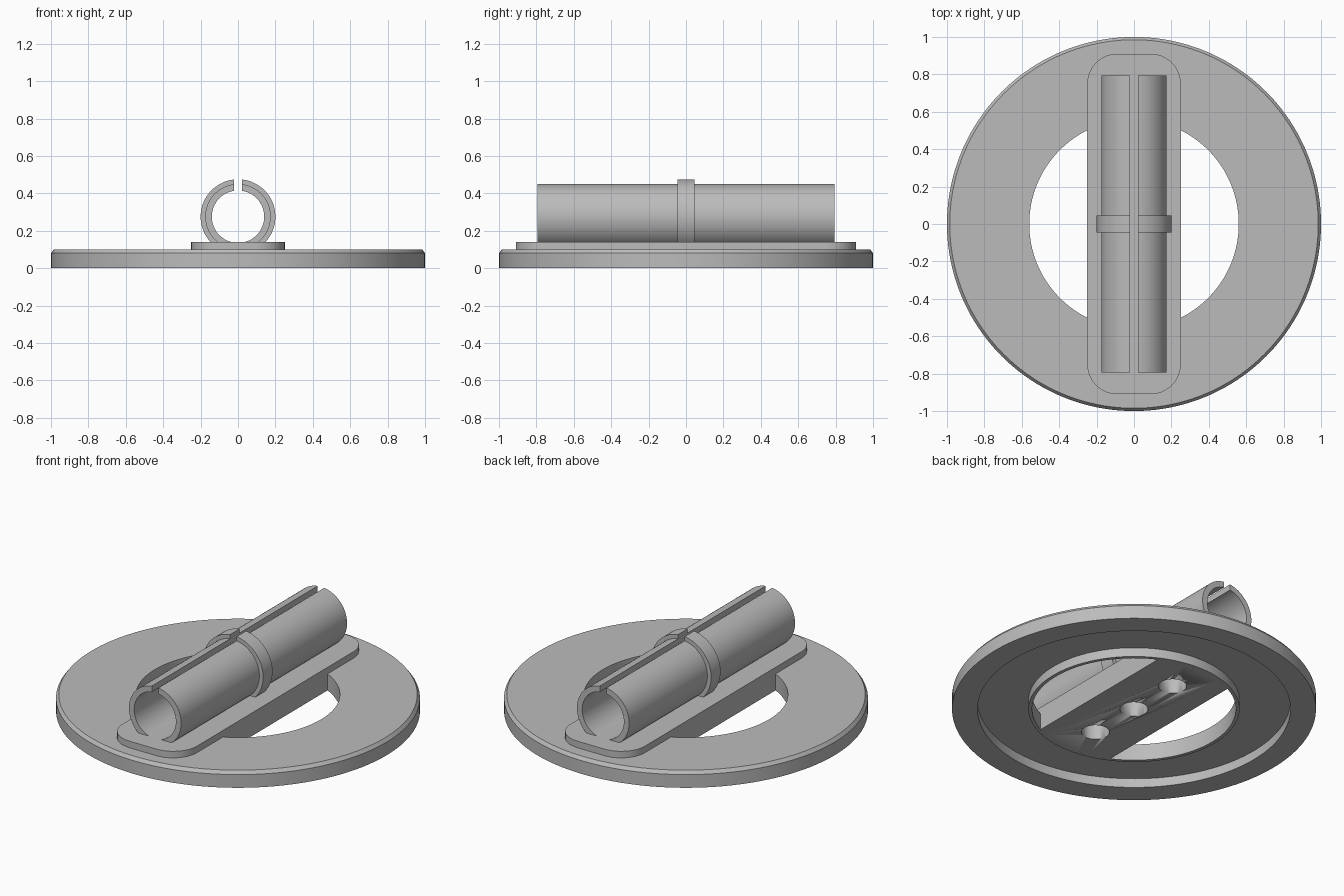
import bpy
import bmesh
from math import sin, cos, pi, asin, radians

cube = bpy.data.objects.get("Cube")
if cube:
    bpy.data.objects.remove(cube, do_unlink=True)

GREY = (0.5, 0.5, 0.5, 1)
grey = bpy.data.materials.new("plain_grey")
grey.use_nodes = True
grey.diffuse_color = GREY
grey.node_tree.nodes["Principled BSDF"].inputs["Base Color"].default_value = GREY

BAR_HALF = 0.25      # half width of the cross bar
HOLE_R = 0.56        # central opening
AXIS_Z = 0.275       # height of the tube axis
SLOT = 0.022         # half width of the slit along the tube


def finish(name, bm):
    """Turn a bmesh into a smooth-shaded grey object with sharp edges kept."""
    bmesh.ops.recalc_face_normals(bm, faces=bm.faces)
    mesh = bpy.data.meshes.new(name)
    bm.to_mesh(mesh)
    bm.free()
    mesh.materials.append(grey)
    ob = bpy.data.objects.new(name, mesh)
    bpy.context.collection.objects.link(ob)
    bpy.ops.object.select_all(action='DESELECT')
    ob.select_set(True)
    bpy.context.view_layer.objects.active = ob
    bpy.ops.object.shade_smooth_by_angle(angle=radians(30))
    return ob


def lathe(name, profile, steps=160):
    """Revolve a closed (radius, z) profile around z."""
    bm = bmesh.new()
    rings = [[bm.verts.new((r * cos(2 * pi * i / steps), r * sin(2 * pi * i / steps), z))
              for r, z in profile] for i in range(steps)]
    n = len(profile)
    for i in range(steps):
        a, b = rings[i], rings[(i + 1) % steps]
        for j in range(n):
            k = (j + 1) % n
            bm.faces.new((a[j], a[k], b[k], b[j]))
    return finish(name, bm)


def prism(name, outline, z0, z1):
    """Extrude a flat xy outline from z0 to z1."""
    bm = bmesh.new()
    face = bm.faces.new([bm.verts.new((x, y, z0)) for x, y in outline])
    top = bmesh.ops.extrude_face_region(bm, geom=[face])["geom"]
    bmesh.ops.translate(bm, vec=(0, 0, z1 - z0),
                        verts=[v for v in top if isinstance(v, bmesh.types.BMVert)])
    return finish(name, bm)


def split_tube(name, r_in, r_out, half_len, start, end, steps):
    """Arc-section tube along y; start and end give the angle at a radius."""
    bm = bmesh.new()
    rows = []
    for i in range(steps + 1):
        row = []
        for r, y in ((r_in, -half_len), (r_out, -half_len), (r_out, half_len), (r_in, half_len)):
            a = start(r) + (end(r) - start(r)) * i / steps
            row.append(bm.verts.new((r * sin(a), y, AXIS_Z + r * cos(a))))
        rows.append(row)
    for a, b in zip(rows, rows[1:]):
        for j in range(4):
            k = (j + 1) % 4
            bm.faces.new((a[j], a[k], b[k], b[j]))
    bm.faces.new(rows[0])
    bm.faces.new(rows[-1])
    return finish(name, bm)


# Base ring: chamfered upper rim, annular groove underneath, thin inner lip
lathe("base_ring", [(HOLE_R, 0), (0.58, 0), (0.58, 0.055), (0.86, 0.055), (0.86, 0),
                    (1, 0), (1, 0.08), (0.985, 0.1), (HOLE_R, 0.1)])

# Rounded cross bar lying on the ring
CORNER, BAR_LEN = 0.16, 0.91
outline = []
for quarter, (sx, sy) in enumerate(((1, 1), (-1, 1), (-1, -1), (1, -1))):
    for i in range(13):
        a = (quarter + i / 12) * pi / 2
        outline.append((sx * (BAR_HALF - CORNER) + CORNER * cos(a),
                        sy * (BAR_LEN - CORNER) + CORNER * sin(a)))
prism("cross_bar", outline, 0.1, 0.14)

# Deep part of the bar filling the opening, with ends following the ring
reach = asin(BAR_HALF / HOLE_R)
arc = [reach * (i / 8 - 1) for i in range(17)]
outline = [(s * HOLE_R * sin(a), s * HOLE_R * cos(a)) for s in (1, -1) for a in arc]
block = prism("bar_core", outline, 0, 0.11)

# Three blind holes in the underside
bm = bmesh.new()
for y in (-0.33, 0, 0.33):
    made = bmesh.ops.create_cone(bm, cap_ends=True, segments=48, radius1=0.077,
                                 radius2=0.077, depth=0.2)
    bmesh.ops.translate(bm, vec=(0, y, -0.002), verts=made["verts"])
cutter = finish("hole_cutter", bm)
cutter.hide_render = True
cut = block.modifiers.new("holes", 'BOOLEAN')
cut.operation = 'DIFFERENCE'
cut.solver = 'EXACT'
cut.object = cutter
bpy.context.view_layer.objects.active = block
bpy.ops.object.modifier_apply(modifier=cut.name)
bpy.data.objects.remove(cutter, do_unlink=True)


# Slit tube along the bar
def slit(r):
    return asin(SLOT / r)


split_tube("slit_tube", 0.14, 0.175, 0.795, slit, lambda r: 2 * pi - slit(r), 96)

# Raised collar halves around the middle of the tube
for side, label in ((1, "left"), (-1, "right")):
    split_tube("collar_" + label, 0.174, 0.2, 0.045,
               lambda r: side * slit(r), lambda r: side * radians(146), 40)
